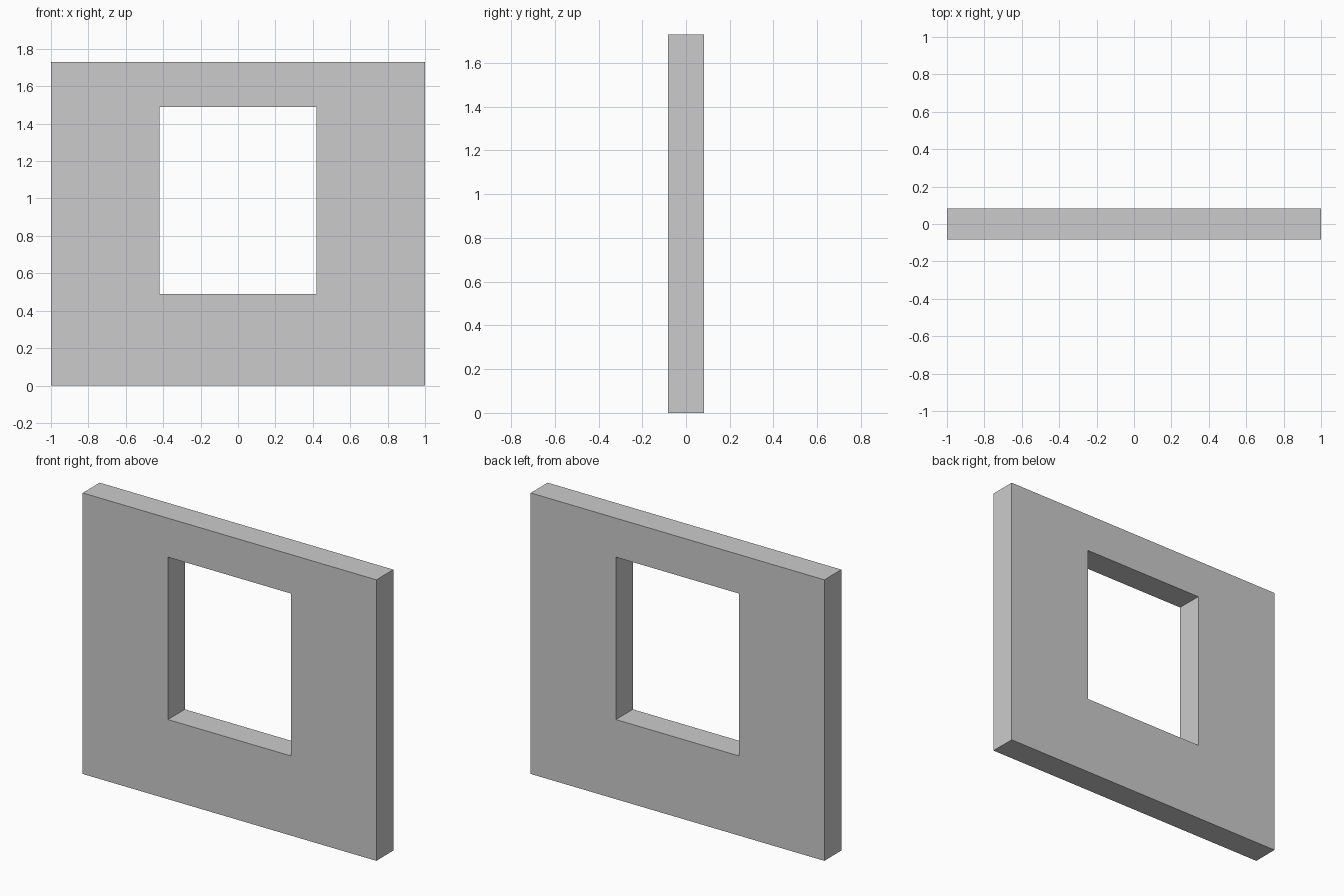
import bpy
import bmesh

if "Cube" in bpy.data.objects:
    bpy.data.objects.remove(bpy.data.objects["Cube"])

HALF_T = 0.0825  # half the wall thickness


def rectangle(bm, x, z0, z1, y):
    return [bm.verts.new((px, y, pz))
            for px, pz in ((-x, z0), (x, z0), (x, z1), (-x, z1))]


# Wall panel: outer and opening outlines, front and back, joined by quads
bm = bmesh.new()
loops = [
    rectangle(bm, 1.0, 0.0, 1.73, -HALF_T),
    rectangle(bm, 1.0, 0.0, 1.73, HALF_T),
    rectangle(bm, 0.42, 0.49, 1.49, HALF_T),
    rectangle(bm, 0.42, 0.49, 1.49, -HALF_T),
]
for k in range(4):
    a, b = loops[k], loops[(k + 1) % 4]
    for i in range(4):
        j = (i + 1) % 4
        bm.faces.new((a[i], b[i], b[j], a[j]))
bmesh.ops.recalc_face_normals(bm, faces=bm.faces)

mesh = bpy.data.meshes.new("window_wall")
bm.to_mesh(mesh)
bm.free()
wall = bpy.data.objects.new("window_wall", mesh)
bpy.context.collection.objects.link(wall)
